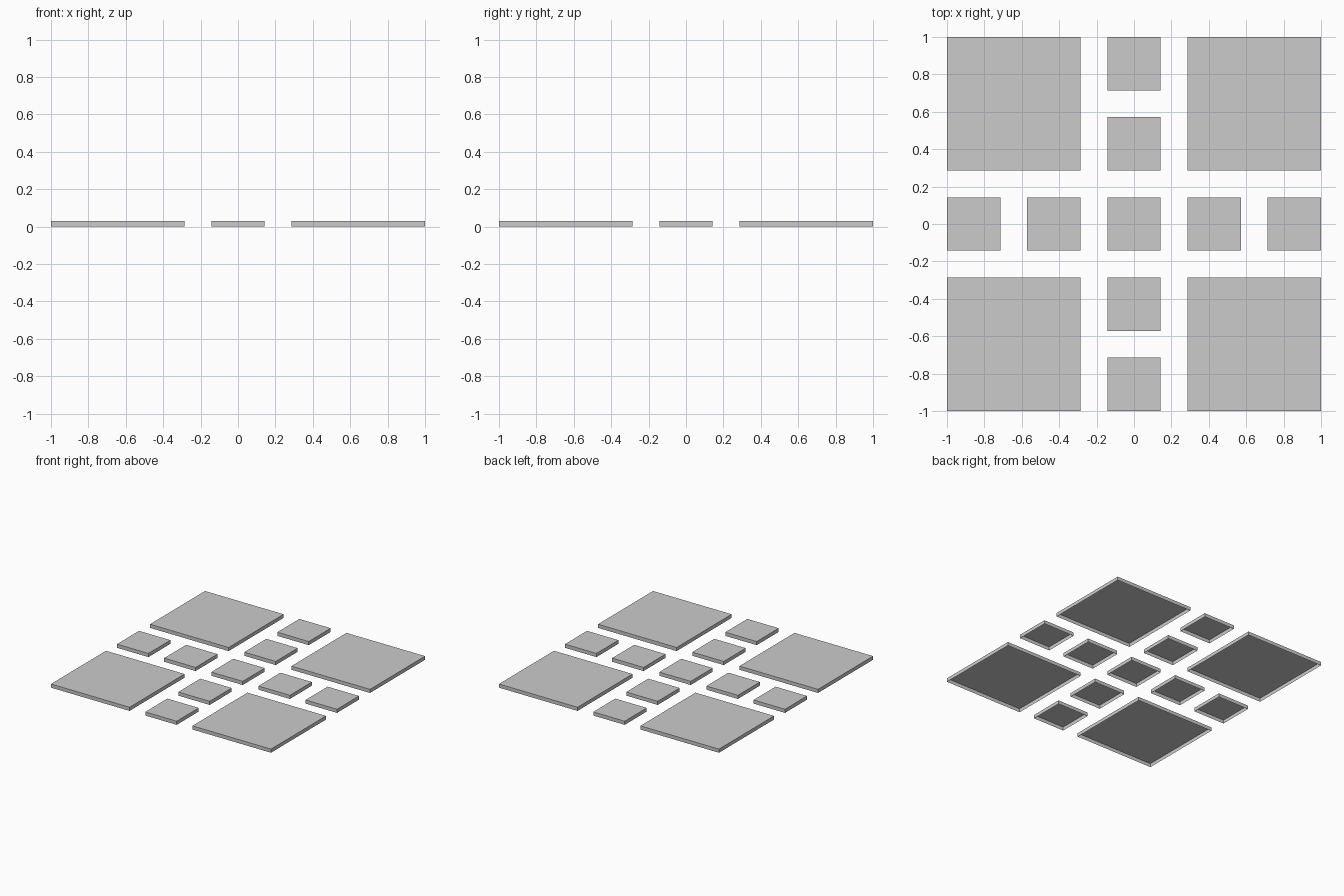
import bpy
import bmesh

if "Cube" in bpy.data.objects:
    bpy.data.objects.remove(bpy.data.objects["Cube"])

U = 1 / 7      # layout module: the whole plan is 14 modules wide
H = 0.03       # tile height


def tile(name, cx, cy, size):
    """Square tile: top and four walls, open underneath."""
    bm = bmesh.new()
    bmesh.ops.create_cube(bm, size=1)
    bottom = [f for f in bm.faces if f.normal.z < -0.5]
    bmesh.ops.delete(bm, geom=bottom, context='FACES_ONLY')
    bmesh.ops.translate(bm, verts=bm.verts, vec=(0, 0, 0.5))
    bmesh.ops.scale(bm, verts=bm.verts, vec=(size, size, H))
    mesh = bpy.data.meshes.new(name)
    bm.to_mesh(mesh)
    bm.free()
    obj = bpy.data.objects.new(name, mesh)
    obj.location = (cx, cy, 0)
    bpy.context.collection.objects.link(obj)


# large corner tiles
for sx in (-1, 1):
    for sy in (-1, 1):
        tile("corner_tile", sx * 4.5 * U, sy * 4.5 * U, 5 * U)

# small centre tile and the four arms of the cross
tile("centre_tile", 0, 0, 2 * U)
for dx, dy in ((1, 0), (-1, 0), (0, 1), (0, -1)):
    tile("inner_arm_tile", dx * 3 * U, dy * 3 * U, 2 * U)
    tile("outer_arm_tile", dx * 6 * U, dy * 6 * U, 2 * U)
